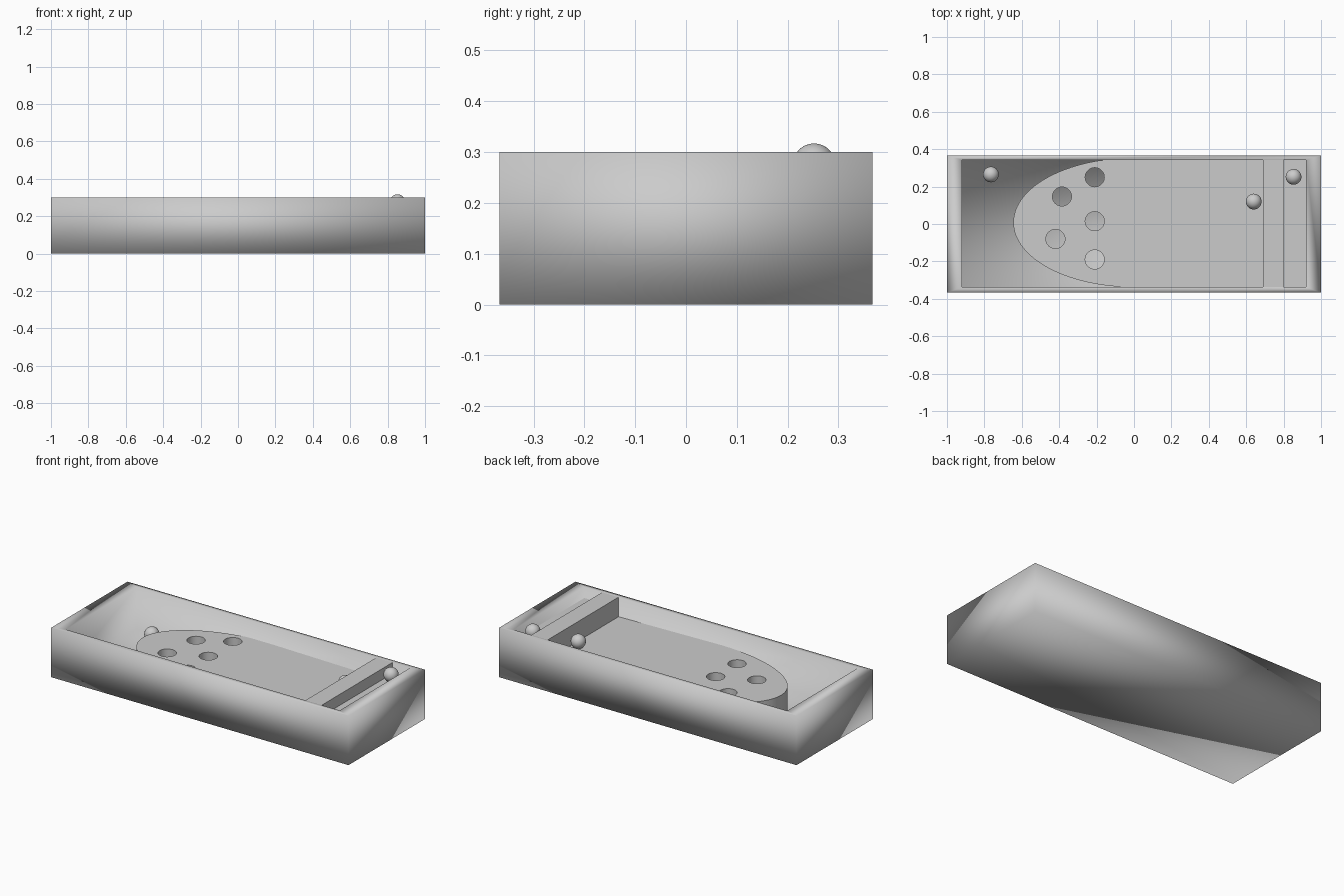
import bpy, bmesh, math

if "Cube" in bpy.data.objects:
    bpy.data.objects.remove(bpy.data.objects["Cube"])

grey = bpy.data.materials.new("plain_grey")
grey.diffuse_color = (0.6, 0.6, 0.6, 1)
grey.use_nodes = True
grey.node_tree.nodes["Principled BSDF"].inputs["Base Color"].default_value = grey.diffuse_color

X0, X1, Y0, Y1 = -0.92, 0.92, -0.338, 0.342   # inside of the tray
FLOOR = 0.042


def finish(name, bm, smooth):
    bmesh.ops.recalc_face_normals(bm, faces=bm.faces)
    me = bpy.data.meshes.new(name)
    bm.to_mesh(me)
    bm.free()
    ob = bpy.data.objects.new(name, me)
    bpy.context.collection.objects.link(ob)
    me.materials.append(grey)
    for p in me.polygons:
        p.use_smooth = smooth
    return ob


def rect(bm, x0, x1, y0, y1, z):
    return [bm.verts.new(c) for c in ((x0, y0, z), (x1, y0, z), (x1, y1, z), (x0, y1, z))]


def bridge(bm, a, b):
    n = len(a)
    for i in range(n):
        j = (i + 1) % n
        bm.faces.new((a[i], a[j], b[j], b[i]))


def block(name, x0, x1, top, smooth):
    bm = bmesh.new()
    a = rect(bm, x0, x1, Y0, Y1, FLOOR)
    b = rect(bm, x0, x1, Y0, Y1, top)
    bridge(bm, a, b)
    bm.faces.new(a)
    bm.faces.new(b)
    return finish(name, bm, smooth)


# Open tray: outer walls, rim, inner walls and floor
bm = bmesh.new()
loops = [rect(bm, -1, 1, -0.367, 0.367, 0), rect(bm, -1, 1, -0.367, 0.367, 0.3),
         rect(bm, X0, X1, Y0, Y1, 0.3), rect(bm, X0, X1, Y0, Y1, FLOOR)]
for a, b in zip(loops, loops[1:]):
    bridge(bm, a, b)
bm.faces.new(loops[0])
bm.faces.new(loops[-1])
finish("tray", bm, True)

# Raised playing board with a rounded end
outline = [(0.69, Y0)]
outline += [(0.69, Y1)]
N = 64
for i in range(N + 1):
    t = math.pi / 2 + math.pi * i / N
    outline.append((0.645 * math.cos(t), max(Y0, min(Y1, 0.008 + 0.346 * math.sin(t)))))
bm = bmesh.new()
low = [bm.verts.new((x, y, FLOOR)) for x, y in outline]
high = [bm.verts.new((x, y, 0.193 - 0.012 * max(0, x) / 0.69)) for x, y in outline]
bridge(bm, low, high)
bm.faces.new(low)
bm.faces.new(high)
board = finish("playing_board", bm, False)

# Round holes through the board
bm = bmesh.new()
for x, y in ((-0.21, 0.25), (-0.385, 0.147), (-0.21, 0.015), (-0.42, -0.08), (-0.21, -0.19)):
    r = bmesh.ops.create_cone(bm, cap_ends=True, segments=40, radius1=0.051, radius2=0.051, depth=0.4)
    bmesh.ops.translate(bm, verts=r["verts"], vec=(x, y, 0.15))
cutter = finish("hole_cutter", bm, False)
mod = board.modifiers.new("holes", 'BOOLEAN')
mod.object = cutter
mod.operation = 'DIFFERENCE'
mod.solver = 'EXACT'
bpy.context.view_layer.objects.active = board
board.select_set(True)
bpy.ops.object.modifier_apply(modifier="holes")
bpy.data.objects.remove(cutter)
bpy.ops.object.shade_smooth_by_angle(angle=math.radians(30))

# Cross bar and ball gutter behind it
block("cross_bar", 0.69, 0.80, 0.3, False)
block("ball_gutter", 0.80, X1, 0.233, False)

# Balls
for i, c in enumerate(((-0.765, 0.265, 0.084), (0.64, 0.12, 0.22), (0.853, 0.252, 0.275))):
    bm = bmesh.new()
    bmesh.ops.create_uvsphere(bm, u_segments=32, v_segments=16, radius=0.042)
    bmesh.ops.translate(bm, verts=bm.verts, vec=c)
    finish(f"ball_{i + 1}", bm, True)
